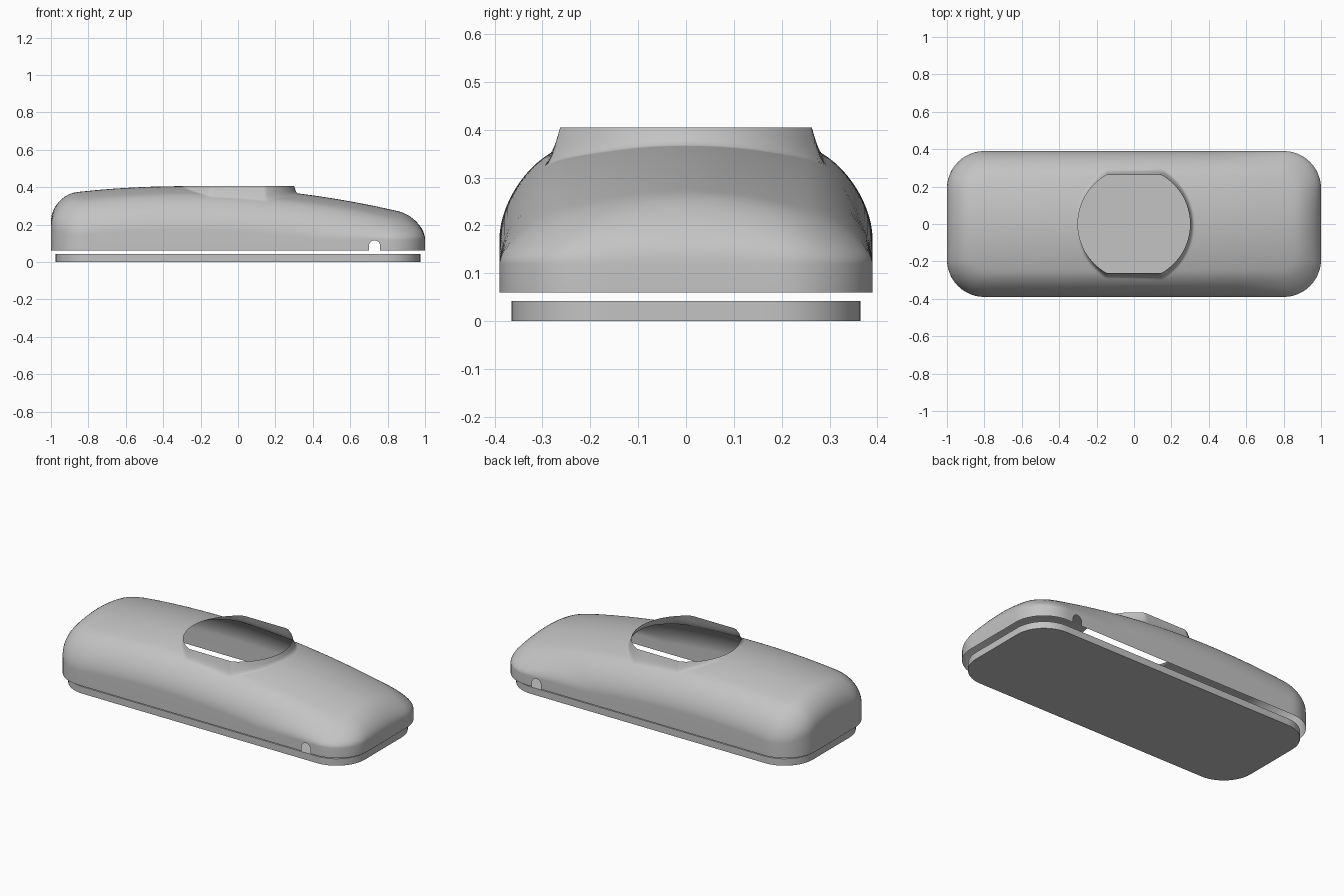
import bpy, bmesh, math
from mathutils import Vector

cube = bpy.data.objects.get("Cube")
if cube:
    bpy.data.objects.remove(cube, do_unlink=True)

HALF_X, HALF_Y, CORNER = 1.0, 0.39, 0.2      # shell footprint
RIM_Z, TOP_Z, FILLET = 0.06, 0.405, 0.14
COLLAR_R, COLLAR_FLAT = 0.3, 0.263           # round opening with two flats
HOLE_X, HOLE_Z, HOLE_R = 0.73, 0.086, 0.03   # side cable holes

grey = bpy.data.materials.new("light grey plastic")
grey.use_nodes = True
grey.diffuse_color = (0.55, 0.55, 0.55, 1)
grey.node_tree.nodes["Principled BSDF"].inputs["Base Color"].default_value = grey.diffuse_color


def outline(hx, hy, r, side_xs, steps=12):
    """Counter-clockwise rounded rectangle starting on the +x end."""
    def arc(cx, cy, start):
        return [Vector((cx + r * math.cos(a), cy + r * math.sin(a)))
                for a in (start + math.pi / 2 * i / steps for i in range(steps + 1))]
    ix, iy = hx - r, hy - r
    ends = [iy * (2 * i / steps - 1) for i in range(1, steps)]
    pts = [Vector((hx, y)) for y in ends] + arc(ix, iy, 0)
    pts += [Vector((x, hy)) for x in reversed(side_xs)] + arc(-ix, iy, math.pi / 2)
    pts += [Vector((-hx, -y)) for y in ends] + arc(-ix, -iy, math.pi)
    pts += [Vector((x, -hy)) for x in side_xs] + arc(ix, -iy, math.pi * 1.5)
    return pts


def edge_distance(p):
    qx, qy = abs(p.x) - HALF_X + CORNER, abs(p.y) - HALF_Y + CORNER
    return max(0, CORNER - math.hypot(max(qx, 0), max(qy, 0)) - min(max(qx, qy), 0))


def surface_z(p):
    """Crowned top, rounded down at the edge and blended up into the collar."""
    top = TOP_Z - 0.1 * (p.x + 0.3) ** 2 - 0.62 * p.y ** 2
    t = 1 - min(1, edge_distance(p) / FILLET)
    body = top - min(FILLET, top - 0.12) * (1 - math.sqrt(max(0, 1 - t * t)))
    gap = max(0, p.length - COLLAR_R, abs(p.y) - COLLAR_FLAT)
    outside = max(p.length - COLLAR_R, abs(p.y) - COLLAR_FLAT)
    collar = TOP_Z - 3.5 * gap
    k = 0.03
    h = max(0, k - abs(body - collar)) / k
    if outside < 1e-5:
        return TOP_Z
    return min(TOP_Z, max(body, collar) + h * h * k / 4)


def finish(name, bm, angle):
    mesh = bpy.data.meshes.new(name)
    bm.to_mesh(mesh)
    bm.free()
    mesh.materials.append(grey)
    obj = bpy.data.objects.new(name, mesh)
    bpy.context.collection.objects.link(obj)
    bpy.ops.object.select_all(action='DESELECT')
    obj.select_set(True)
    bpy.context.view_layer.objects.active = obj
    bpy.ops.object.shade_smooth_by_angle(angle=math.radians(angle))
    return obj


# Columns along the long sides, with extra ones round the cable holes
plain = [-0.78 + 0.04 * i for i in range(40)]
xs = [x for x in plain if abs(x - HOLE_X) > HOLE_R + 0.005]
arch = [HOLE_X - HOLE_R * math.cos(math.pi * i / 12) for i in range(13)]
xs = sorted(xs + arch + [HOLE_X - HOLE_R - 0.0005, HOLE_X + HOLE_R + 0.0005])
outer = outline(HALF_X, HALF_Y, CORNER, xs)


def collar_point(p):
    a = math.atan2(p.y / HALF_Y, p.x / HALF_X)
    d = Vector((math.cos(a), math.sin(a)))
    return d * min(COLLAR_R, COLLAR_FLAT / max(abs(d.y), 1e-6))


def rim_height(p):
    dx = abs(p.x - HOLE_X)
    if abs(p.y) > HALF_Y - 1e-4 and dx <= HOLE_R + 1e-6:
        return HOLE_Z + math.sqrt(max(0, HOLE_R ** 2 - dx * dx))
    return RIM_Z


def column(p):
    """Points from the rim up the wall and over the top to the collar."""
    q = collar_point(p)
    length = (q - p).length
    a, b = min(0.17, 0.5 * length), length - min(0.1, 0.45 * length)
    dist = [a * (i / 12) ** 2 for i in range(12)]
    dist += [a + (b - a) * i / 8 for i in range(8)]
    dist += [b + (length - b) * i / 12 for i in range(13)]
    path = [p.lerp(q, d / length) for d in dist]
    return [(p.x, p.y, rim_height(p))] + [(s.x, s.y, surface_z(s)) for s in path]


# Open thin shell
bm = bmesh.new()
cols = [[bm.verts.new(c) for c in column(p)] for p in outer]
for i, left in enumerate(cols):
    right = cols[(i + 1) % len(cols)]
    for j in range(len(left) - 1):
        bm.faces.new((left[j], right[j], right[j + 1], left[j + 1]))
finish("upper_shell", bm, 50)

# Flat base plate floating under the shell
bm = bmesh.new()
base = bm.faces.new([bm.verts.new((p.x, p.y, 0))
                     for p in outline(0.975, 0.365, 0.19, [-0.4, 0, 0.4])])
lid = bmesh.ops.extrude_face_region(bm, geom=[base])["geom"]
bmesh.ops.translate(bm, vec=(0, 0, 0.042),
                    verts=[g for g in lid if isinstance(g, bmesh.types.BMVert)])
if not base.is_valid or len(bm.faces) == len(base.verts) + 1:
    bmesh.ops.holes_fill(bm, edges=[e for e in bm.edges if e.is_boundary])
bmesh.ops.recalc_face_normals(bm, faces=bm.faces)
finish("base_plate", bm, 30)
